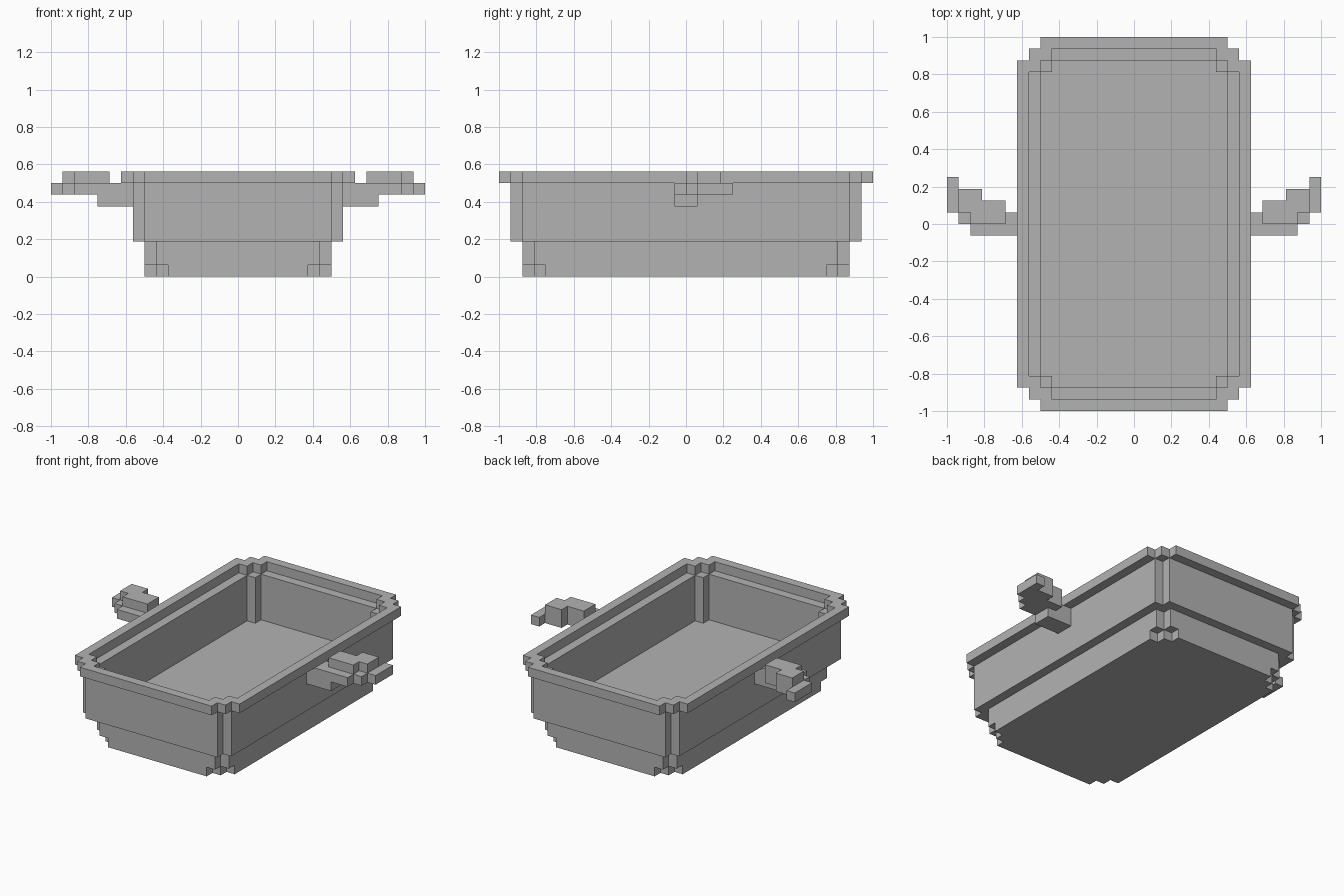
import bpy, bmesh

U = 1 / 16  # one block

cube = bpy.data.objects.get("Cube")
if cube:
    bpy.data.objects.remove(cube, do_unlink=True)

grey = bpy.data.materials.new("plain_grey")
grey.use_nodes = True
grey.diffuse_color = (0.45, 0.45, 0.45, 1)
grey.node_tree.nodes["Principled BSDF"].inputs["Base Color"].default_value = grey.diffuse_color


def stepped(steps):
    """Closed rectangle outline with stair-stepped corners, from (half x, half y) steps."""
    corner = [steps[0]]
    for (x0, y0), (x1, y1) in zip(steps, steps[1:]):
        corner += [(x1, y0), (x1, y1)]
    half = corner + [(-x, y) for x, y in reversed(corner)]
    return half + [(-x, -y) for x, y in half]


def extruded(name, outer, z0, z1, inner=None):
    """Solid prism, or a ring when an inner outline is given."""
    bm = bmesh.new()

    def loop(points, z):
        return [bm.verts.new((x * U, y * U, z * U)) for x, y in points]

    def bridge(a, b):
        for i in range(len(a)):
            j = (i + 1) % len(a)
            bm.faces.new((a[i], a[j], b[j], b[i]))

    low, high = loop(outer, z0), loop(outer, z1)
    bridge(low, high)
    if inner:
        in_low, in_high = loop(inner, z0), loop(inner, z1)
        bridge(in_low, in_high)
        bridge(low, in_low)
        bridge(high, in_high)
    else:
        bm.faces.new(low)
        bm.faces.new(high)
    bmesh.ops.recalc_face_normals(bm, faces=bm.faces)
    mesh = bpy.data.meshes.new(name)
    bm.to_mesh(mesh)
    bm.free()
    mesh.materials.append(grey)
    obj = bpy.data.objects.new(name, mesh)
    bpy.context.collection.objects.link(obj)
    return obj


# Hull: notched underside, floor block, side walls and overhanging rim
floor_outline = stepped([(8, 13), (7, 14)])
extruded("hull_bottom", stepped([(8, 12), (7, 13), (6, 14)]), 0, 1)
extruded("hull_floor", floor_outline, 1, 3)
extruded("hull_walls", stepped([(9, 14), (8, 15)]), 3, 8, floor_outline)
extruded("hull_rim", stepped([(10, 14), (9, 15), (8, 16)]), 8, 9,
         stepped([(9, 13), (8, 14), (7, 15)]))

# Side arms: bracket against the wall, stepped arm, raised pad
bracket = [(9, -1), (12, -1), (12, 1), (9, 1)]
arm = [(9, -1), (14, -1), (14, 0), (15, 0), (15, 1), (16, 1), (16, 4),
       (15, 4), (15, 3), (13, 3), (13, 2), (11, 2), (11, 1), (9, 1)]
pad = [(11, 0), (14, 0), (14, 1), (15, 1), (15, 3), (13, 3), (13, 2), (11, 2)]
for side, sign in (("left", 1), ("right", -1)):
    for z, (part, outline) in enumerate((("bracket", bracket), ("arm", arm), ("pad", pad)), 6):
        extruded(f"{side}_{part}", [(sign * x, y) for x, y in outline], z, z + 1)
